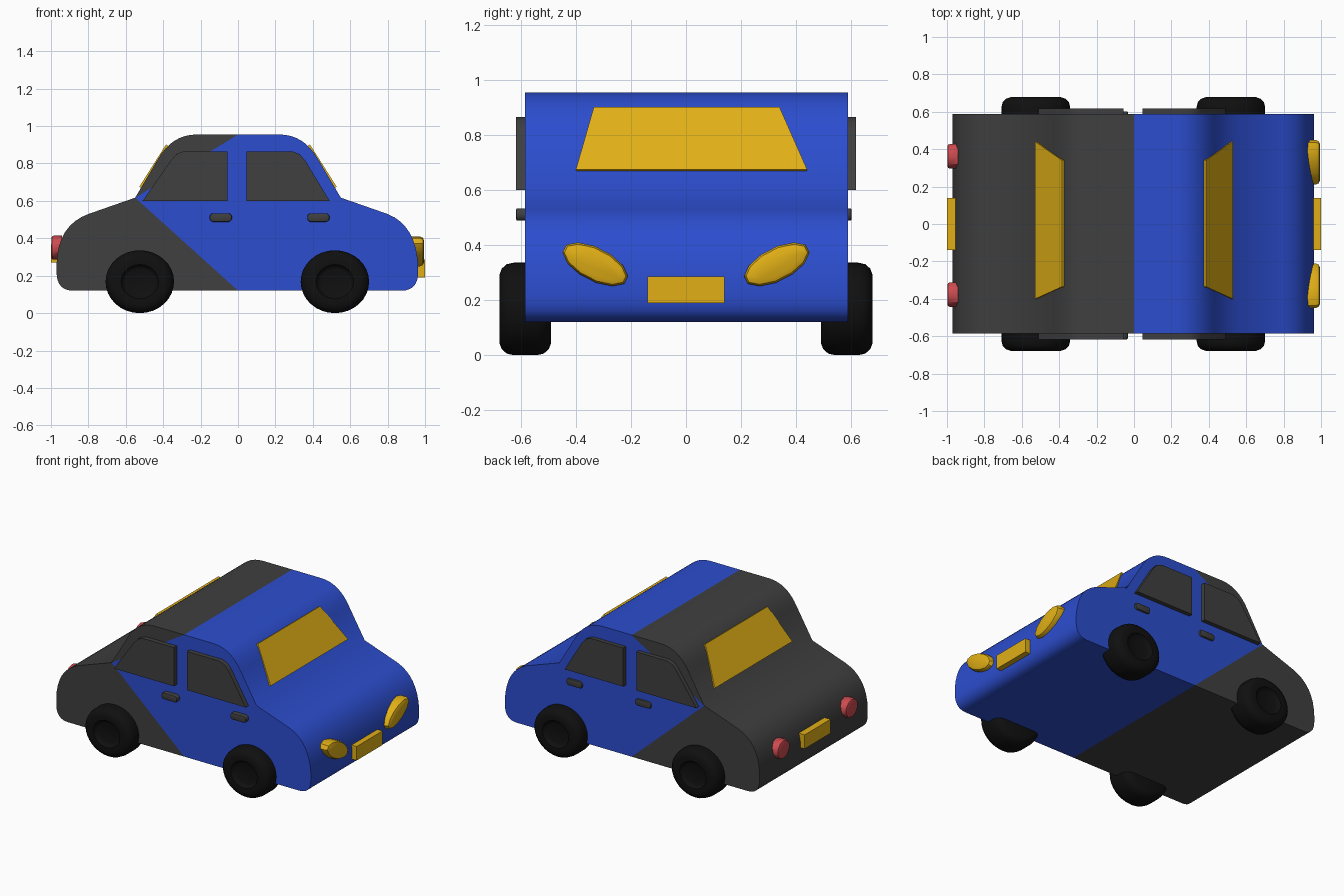
import bpy, bmesh, math
from mathutils import Vector, Matrix

if "Cube" in bpy.data.objects:
    bpy.data.objects.remove(bpy.data.objects["Cube"])


def material(name, rgb):
    m = bpy.data.materials.new(name)
    m.diffuse_color = (*rgb, 1)
    m.use_nodes = True
    m.node_tree.nodes["Principled BSDF"].inputs["Base Color"].default_value = m.diffuse_color
    return m


BLUE = material("blue_paint", (0.025, 0.075, 0.62))
GREY = material("dark_grey", (0.05, 0.05, 0.05))
YELLOW = material("yellow", (0.75, 0.43, 0.008))
RED = material("red", (0.6, 0.07, 0.08))
BLACK = material("tyre_black", (0.005, 0.005, 0.005))


def finish(name, bm, mats, angle=35):
    bmesh.ops.recalc_face_normals(bm, faces=bm.faces[:])
    me = bpy.data.meshes.new(name)
    bm.to_mesh(me)
    bm.free()
    for m in mats:
        me.materials.append(m)
    ob = bpy.data.objects.new(name, me)
    bpy.context.collection.objects.link(ob)
    bpy.ops.object.select_all(action='DESELECT')
    ob.select_set(True)
    bpy.context.view_layer.objects.active = ob
    bpy.ops.object.shade_smooth_by_angle(angle=math.radians(angle))
    return ob


def prism(name, pts, offset, mat, bevel=0):
    """Extrude a flat outline by offset; optionally round the outer rim."""
    bm = bmesh.new()
    a = [bm.verts.new(p) for p in pts]
    b = [bm.verts.new(Vector(p) + Vector(offset)) for p in pts]
    bm.faces.new(a)
    outer = bm.faces.new(b)
    for i in range(len(a)):
        j = (i + 1) % len(a)
        bm.faces.new((a[i], a[j], b[j], b[i]))
    if bevel:
        bmesh.ops.bevel(bm, geom=outer.edges[:], offset=bevel, segments=2,
                        profile=0.5, affect='EDGES')
    return finish(name, bm, [mat])


def curve(p, c, q, n=8):
    return [tuple((1 - t) ** 2 * p[k] + 2 * t * (1 - t) * c[k] + t * t * q[k] for k in (0, 1))
            for t in (i / n for i in range(n + 1))]


def half_profile(nose, ctrl):
    """Outline from the sill centre round one end to the roof centre."""
    low = [(0, 0.12)] + curve((nose - 0.09, 0.12), (nose, 0.12), (nose, 0.22))
    low += curve((nose, 0.26), (ctrl, 0.47), (0.80, 0.53)) + [(0.55, 0.617)]
    return low, curve((0.43, 0.82), (0.355, 0.955), (0.22, 0.955)) + [(0, 0.955)]


# Body: extruded side profile, rear grey and front blue
low, high = half_profile(0.97, 0.965)
rear = [(-x, z) for x, z in low + high]
fl, fh = half_profile(0.963, 0.95)
front = (fl + fh)[::-1][1:-1]
prof = rear + front
cowl, roof, n = len(low) - 1, len(rear) - 1, len(prof)
bm = bmesh.new()
sides = [[bm.verts.new((x, y, z)) for x, z in prof] for y in (-0.585, 0.588)]
for i in range(n):
    j = (i + 1) % n
    f = bm.faces.new((sides[0][i], sides[0][j], sides[1][j], sides[1][i]))
    f.material_index = 1 if i < roof else 0
for s in sides:
    bm.faces.new(s[roof:] + [s[0], s[cowl]])
    bm.faces.new(s[:cowl + 1]).material_index = 1
    bm.faces.new(s[cowl:roof + 1]).material_index = 1
finish("car_body", bm, [BLUE, GREY], 45)

# Side windows and door handles
rear_win = [(-0.51, 0.6), (-0.36, 0.815), (-0.33, 0.85), (-0.29, 0.865), (-0.055, 0.865), (-0.055, 0.6)]
front_win = [(0.49, 0.6), (0.36, 0.815), (0.33, 0.85), (0.29, 0.865), (0.045, 0.865), (0.045, 0.6)]
for s, side in ((-1, "right"), (1, "left")):
    for label, win in (("rear", rear_win), ("front", front_win)):
        prism(f"{label}_{side}_window", [(x, s * 0.57, z) for x, z in win], (0, s * 0.047, 0), GREY)
    reach = 0.617 if s < 0 else 0.602
    for label, cx in (("rear", -0.092), ("front", 0.43)):
        ring = []
        for k in range(16):
            a = (k + 0.5) * math.tau / 16
            ring.append((cx + math.copysign(0.04, math.cos(a)) + 0.02 * math.cos(a),
                         s * 0.575, 0.511 + 0.023 * math.sin(a)))
        prism(f"{label}_{side}_door_handle", ring, (0, s * (reach - 0.575), 0), GREY, 0.006)

# Windscreens and number plates
for d, label, z in ((1, "front", 0.19), (-1, "rear", 0.27)):
    prism(f"{label}_windscreen",
          [(d * 0.505, -0.40, 0.662), (d * 0.505, 0.44, 0.662),
           (d * 0.362, 0.34, 0.888), (d * 0.362, -0.335, 0.888)],
          (d * 0.023, 0, 0.013), YELLOW)
    prism(f"{label}_plate", [(d * 0.93, y, zz) for y, zz in
          ((-0.14, z), (0.14, z), (0.14, z + 0.096), (-0.14, z + 0.096))], (d * 0.069, 0, 0), YELLOW)


# Lamps: faceted, slanted ovals in front, round ones behind
def lamp(name, x0, depth, y, z, ry, rz, tilt, mat, bevel, sides_n):
    pts = []
    for k in range(sides_n):
        a = (k + 0.5) * math.tau / sides_n
        u, v = ry * math.cos(a), rz * math.sin(a)
        pts.append((x0, y + u * math.cos(tilt) - v * math.sin(tilt),
                    z + u * math.sin(tilt) + v * math.cos(tilt)))
    prism(name, pts, (depth, 0, 0), mat, bevel)


for s, side in ((-1, "right"), (1, "left")):
    lamp(f"{side}_headlight", 0.925, 0.07, s * 0.33, 0.33, 0.13, 0.06,
         s * math.radians(27), YELLOW, 0.022, 12)
    lamp(f"{side}_tail_light", -0.94, -0.058, s * 0.37 - 0.008, 0.35, 0.068, 0.064,
         0, RED, 0.012, 10)

# Wheels: turned tyre section with a shallow hub recess
section = [(0, 0.07), (0.075, 0.07), (0.09, 0.076), (0.10, 0.092), (0.135, 0.094), (0.16, 0.085),
           (0.177, 0.067), (0.183, 0.042), (0.183, -0.042), (0.177, -0.067), (0.16, -0.085),
           (0.135, -0.094), (0, -0.094)]
for s, side in ((-1, "right"), (1, "left")):
    for cx, label in ((0.518, "front"), (-0.525, "rear")):
        bm = bmesh.new()
        vs = [bm.verts.new((r, s * y, 0)) for r, y in section]
        es = [bm.edges.new(p) for p in zip(vs, vs[1:])]
        bmesh.ops.spin(bm, geom=vs + es, axis=(0, 1, 0), cent=(0, 0, 0),
                       angle=math.tau, steps=32, use_duplicate=False)
        bmesh.ops.remove_doubles(bm, verts=bm.verts[:], dist=1e-4)
        bmesh.ops.transform(bm, verts=bm.verts[:], matrix=Matrix.Translation((cx, s * 0.584, 0.168))
                            @ Matrix.Diagonal((1, 1, 0.168 / 0.183, 1)))
        finish(f"{label}_{side}_wheel", bm, [BLACK], 40)
